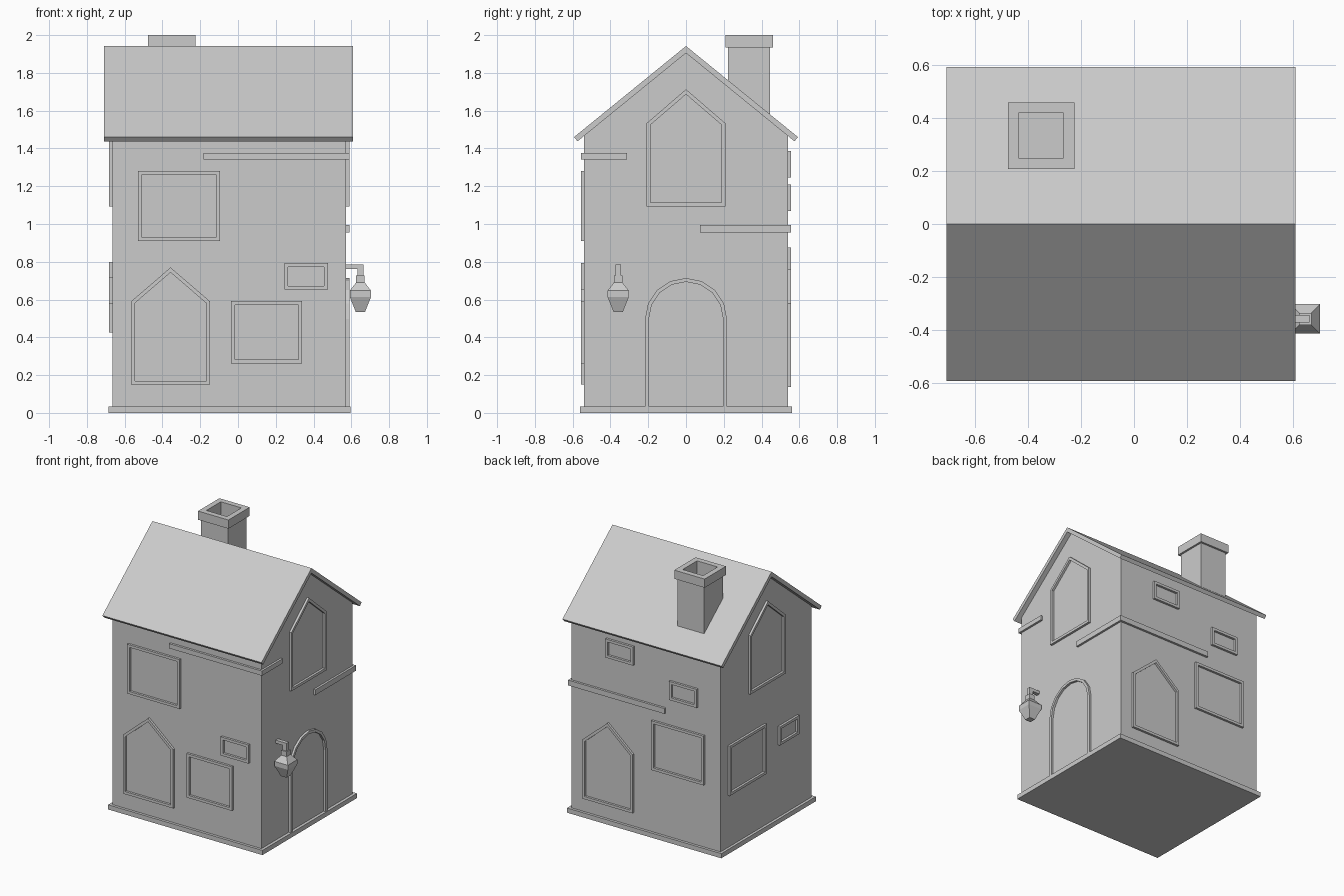
import bpy, bmesh, math
from mathutils import Vector

if "Cube" in bpy.data.objects:
    bpy.data.objects.remove(bpy.data.objects["Cube"])

X0, X1, Y = -0.665, 0.573, 0.54   # wall planes
D, T = 0.017, 0.02                # trim depth and frame width


def finish(bm, name):
    bmesh.ops.recalc_face_normals(bm, faces=bm.faces)
    me = bpy.data.meshes.new(name)
    bm.to_mesh(me)
    bm.free()
    ob = bpy.data.objects.new(name, me)
    bpy.context.collection.objects.link(ob)
    return ob


def skin(name, loops, closed=False):
    """Join successive loops of equal length; cap the ends unless closed."""
    bm = bmesh.new()
    rings = [[bm.verts.new(p) for p in lp] for lp in loops]
    n = len(rings[0])
    pairs = list(zip(rings, rings[1:])) + ([(rings[-1], rings[0])] if closed else [])
    for a, b in pairs:
        for i in range(n):
            j = (i + 1) % n
            bm.faces.new((a[i], a[j], b[j], b[i]))
    if not closed:
        bm.faces.new(rings[0])
        bm.faces.new(rings[-1])
    return finish(bm, name)


def box(name, x0, x1, y0, y1, z0, z1):
    sq = [(x0, y0), (x1, y0), (x1, y1), (x0, y1)]
    return skin(name, [[(x, y, z) for x, y in sq] for z in (z0, z1)])


def prism_x(name, profile, x0, x1):
    return skin(name, [[(x, y, z) for y, z in profile] for x in (x0, x1)])


def stack(name, cx, cy, levels):
    """Square sections (half width, z) joined in order."""
    return skin(name, [[(cx + sx * h, cy + sy * h, z) for sx, sy in
                        ((-1, -1), (1, -1), (1, 1), (-1, 1))] for h, z in levels])


def on_wall(wall, u, z, d):
    return {'front': (u, -Y - d, z), 'back': (u, Y + d, z),
            'right': (X1 + d, u, z), 'left': (X0 - d, u, z)}[wall]


def inset(pts, t):
    """Mitred inward offset of a counter-clockwise outline."""
    out, n = [], len(pts)
    for i in range(n):
        p = Vector(pts[i])
        e1 = (p - Vector(pts[i - 1])).normalized()
        e2 = (Vector(pts[(i + 1) % n]) - p).normalized()
        n1, n2 = Vector((-e1.y, e1.x)), Vector((-e2.y, e2.x))
        out.append(tuple(p + (n1 + n2) * t / (1 + n1.dot(n2))))
    return out


def frame(name, wall, pts):
    inner = inset(pts, T)
    skin(name, [[on_wall(wall, u, z, d) for u, z in lp] for lp, d in
                ((pts, -0.01), (pts, D), (inner, D), (inner, -0.01))], closed=True)


def rect(u, z, w, h):
    return [(u, z), (u + w, z), (u + w, z + h), (u, z + h)]


def pointed(u, z, w=0.418, h=0.62):
    return [(u, z), (u + w, z), (u + w, z + h - 0.18), (u + w / 2, z + h), (u, z + h - 0.18)]


# walls with gables, plinth
prism_x('house_walls', [(-Y, 0.01), (Y, 0.01), (Y, 1.475), (0, 1.91), (-Y, 1.475)], X0, X1)
box('plinth', -0.685, 0.595, -0.56, 0.56, 0, 0.035)

# roof slab folded over the ridge
prism_x('roof', [(-0.593, 1.46), (-0.574, 1.438), (0, 1.905), (0.574, 1.438),
                 (0.593, 1.46), (0, 1.942)], -0.71, 0.61)

# hollow chimney with a wider cap
stack('chimney', -0.351, 0.334, [(0.111, 1.54), (0.111, 1.935), (0.126, 1.935),
                                 (0.126, 2.0), (0.085, 2.0), (0.085, 1.75)])

# large windows
for wall, u, z, w, h in (('front', -0.53, 0.91, 0.435, 0.37), ('front', -0.037, 0.262, 0.377, 0.33),
                         ('back', -0.535, 0.505, 0.435, 0.37), ('left', 0.015, 0.426, 0.44, 0.373)):
    frame(wall + '_window', wall, rect(u, z, w, h))

# small windows
for wall, u, z in (('front', 0.246, 0.653), ('back', 0.05, 1.247),
                   ('back', -0.478, 1.07), ('left', -0.37, 0.577)):
    frame(wall + '_small_window', wall, rect(u, z, 0.23, 0.14))

# pointed windows
for wall, u, z in (('front', -0.566, 0.15), ('back', 0.055, 0.138),
                   ('right', -0.209, 1.093), ('left', -0.209, 1.093)):
    frame(wall + '_pointed_window', wall, pointed(u, z))

# round-topped door frame
R = 0.217
arch = [(R * math.cos(math.pi * i / 8), 0.497 + R * math.sin(math.pi * i / 8)) for i in range(9)]
frame('door_frame', 'right', [(-R, 0.012), (R, 0.012)] + arch)

# ledges wrapping two corners
def ledge(name, pts, z0, z1):
    skin(name, [[(x, y, z) for x, y in pts] for z in (z0, z1)])


A, B = X1 + D - 0.001, Y + D
ledge('front_ledge', [(-0.183, -B), (A, -B), (A, -0.312), (X1 - 0.01, -0.312),
                      (X1 - 0.01, -Y + 0.01), (-0.183, -Y + 0.01)], 1.342, 1.377)
ledge('back_ledge', [(-0.21, B), (A, B), (A, 0.075), (X1 - 0.01, 0.075),
                     (X1 - 0.01, Y - 0.01), (-0.21, Y - 0.01)], 0.955, 0.995)

# wall lantern on a bent bracket
LX, LY = 0.648, -0.359
skin('lantern_bracket', [[(x, LY + s, z) for x, z in
     ((0.565, 0.785), (0.664, 0.785), (0.664, 0.72), (0.632, 0.72), (0.632, 0.762), (0.565, 0.762))]
     for s in (-0.014, 0.014)])
stack('lantern', LX, LY, [(0.023, 0.727), (0.023, 0.69), (0.056, 0.647),
                          (0.056, 0.613), (0.024, 0.533)])
